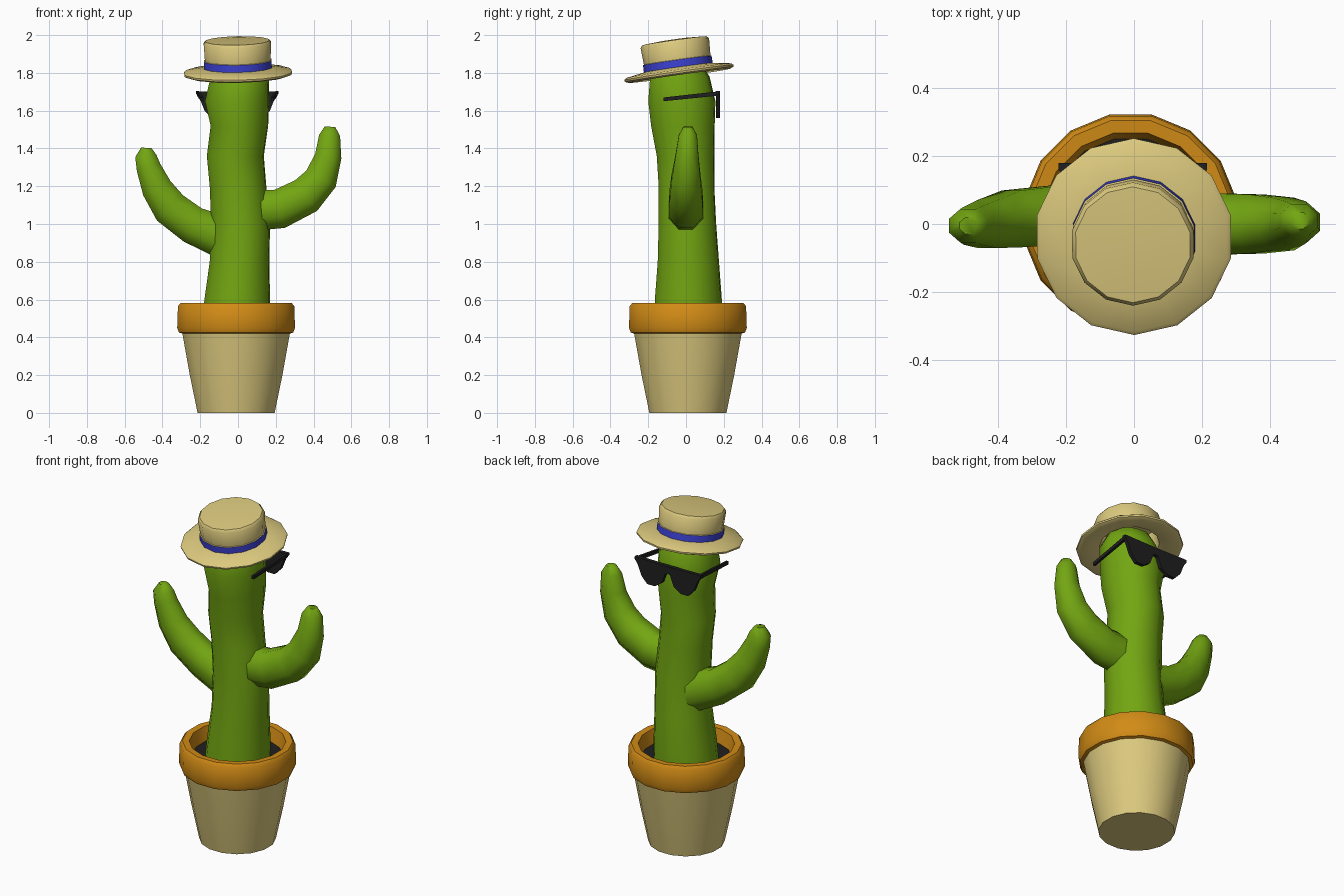
import bpy, bmesh, math
from mathutils import Vector

if "Cube" in bpy.data.objects:
    bpy.data.objects.remove(bpy.data.objects["Cube"])


def mat(name, rgb):
    m = bpy.data.materials.new(name)
    m.diffuse_color = (*rgb, 1)
    m.use_nodes = True
    m.node_tree.nodes["Principled BSDF"].inputs["Base Color"].default_value = m.diffuse_color
    return m


TAN = mat("straw_tan", (0.72, 0.59, 0.21))
ORANGE = mat("pot_orange", (0.64, 0.26, 0.008))
GREEN = mat("plant_green", (0.17, 0.38, 0.006))
BLUE = mat("ribbon_blue", (0.045, 0.053, 0.65))
BLACK = mat("near_black", (0.014, 0.014, 0.014))


def finish(bm, name, mats, angle=45):
    bmesh.ops.recalc_face_normals(bm, faces=bm.faces)
    me = bpy.data.meshes.new(name)
    bm.to_mesh(me)
    bm.free()
    for m in mats:
        me.materials.append(m)
    ob = bpy.data.objects.new(name, me)
    bpy.context.collection.objects.link(ob)
    bpy.ops.object.select_all(action='DESELECT')
    ob.select_set(True)
    bpy.context.view_layer.objects.active = ob
    bpy.ops.object.shade_smooth_by_angle(angle=math.radians(angle))
    return ob


def loft(name, rings, sides, mats, seg_mats=None, end_mat=0, ridge=0.0, angle=45):
    """Skin (centre, u, v) rings; both ends are capped."""
    bm = bmesh.new()
    loops = []
    for c, u, v in rings:
        loop = []
        for i in range(sides):
            a = 2 * math.pi * (i + 0.5) / sides
            k = 1 + ridge * (-1) ** i
            loop.append(bm.verts.new(Vector(c) + k * (Vector(u) * math.cos(a) + Vector(v) * math.sin(a))))
        loops.append(loop)
    for s, (p, q) in enumerate(zip(loops, loops[1:])):
        for i in range(sides):
            j = (i + 1) % sides
            f = bm.faces.new((p[i], p[j], q[j], q[i]))
            f.material_index = seg_mats[s] if seg_mats else 0
    bm.faces.new(loops[0])
    bm.faces.new(loops[-1]).material_index = end_mat
    return finish(bm, name, mats, angle)


def lathe_rings(profile, cx=0, cy=0):
    return [((cx, cy, z), (r, 0, 0), (0, r, 0)) for r, z in profile]


# Pot: tapered tan wall, orange rim, dark soil inside
pot = [(0.208, 0), (0.25, 0.2), (0.29, 0.42), (0.308, 0.425), (0.318, 0.45),
       (0.314, 0.565), (0.300, 0.582), (0.262, 0.58), (0.245, 0.5)]
loft("pot", lathe_rings(pot, -0.01, 0.01), 16, [TAN, ORANGE, BLACK],
     [0, 0, 1, 1, 1, 1, 1, 1], 2)

# Cactus trunk: z, x min, x max, y min, y max
trunk = [(0.48, -0.19, 0.17, -0.17, 0.19), (0.6, -0.178, 0.17, -0.165, 0.19),
         (0.8, -0.15, 0.166, -0.15, 0.175), (1.0, -0.142, 0.17, -0.145, 0.16),
         (1.2, -0.15, 0.15, -0.145, 0.15), (1.36, -0.165, 0.137, -0.155, 0.15),
         (1.52, -0.145, 0.16, -0.185, 0.152), (1.65, -0.175, 0.165, -0.2, 0.156),
         (1.78, -0.145, 0.165, -0.19, 0.125), (1.85, -0.115, 0.13, -0.15, 0.08),
         (1.885, -0.05, 0.06, -0.09, 0.02)]
loft("cactus_trunk",
     [(((a + b) / 2, (c + d) / 2, z), ((b - a) / 2, 0, 0), (0, (d - c) / 2, 0))
      for z, a, b, c, d in trunk], 16, [GREEN], ridge=0.018, angle=60)


# Cactus arms: x, y, z, radius along the path
def arm(name, path):
    pts = [Vector(p[:3]) for p in path]
    rings = []
    for i, p in enumerate(path):
        t = (pts[min(i + 1, len(pts) - 1)] - pts[max(i - 1, 0)]).normalized()
        side = t.cross(Vector((0, 1, 0))).normalized()
        rings.append((pts[i], side * p[3], (0, p[3] * 0.87, 0)))
    loft(name, rings, 8, [GREEN], angle=60)


arm("right_arm", [(0.08, 0, 1.07, 0.115), (0.22, 0, 1.08, 0.113), (0.36, 0, 1.15, 0.108),
                  (0.44, 0, 1.24, 0.096), (0.478, 0.005, 1.36, 0.076),
                  (0.485, 0.01, 1.47, 0.06), (0.487, 0.01, 1.515, 0.03)])
arm("left_arm", [(-0.08, 0.03, 0.93, 0.122), (-0.24, 0.025, 0.995, 0.108),
                 (-0.36, 0.015, 1.085, 0.104), (-0.43, 0, 1.19, 0.088),
                 (-0.474, -0.005, 1.3, 0.07), (-0.488, -0.005, 1.36, 0.061),
                 (-0.485, -0.005, 1.403, 0.03)])

# Straw hat: hollow crown, ribbon and brim, tilted
hat = [(0.160, 0.155), (0.163, 0.012), (0.270, -0.016), (0.290, -0.008), (0.292, 0.002),
       (0.280, 0.012), (0.184, 0.028), (0.183, 0.066), (0.178, 0.068), (0.183, 0.158),
       (0.172, 0.172), (0.08, 0.178)]
hat_ob = loft("hat", lathe_rings(hat), 14, [TAN, BLUE],
              [0, 0, 0, 0, 0, 0, 1, 0, 0, 0, 0])
hat_ob.location = (0, -0.037, 1.80)
hat_ob.rotation_euler = (math.radians(8), math.radians(-1.2), 0)

# Sunglasses front: mirrored outline with thickness
half = [(0, 1.70), (0.218, 1.703), (0.218, 1.69), (0.197, 1.66), (0.173, 1.60),
        (0.135, 1.56), (0.085, 1.56), (0.04, 1.59), (0.016, 1.652), (0, 1.658)]
outline = half + [(-x, z) for x, z in half[-2:0:-1]]
bm = bmesh.new()
face = bm.faces.new([bm.verts.new((x - 0.004, 0.158, z)) for x, z in outline])
ext = bmesh.ops.extrude_face_region(bm, geom=[face])
for v in ext["geom"]:
    if isinstance(v, bmesh.types.BMVert):
        v.co.y += 0.022
finish(bm, "sunglasses_front", [BLACK], 30)

# Sunglasses temples
for s, label in ((1, "right"), (-1, "left")):
    loft(label + "_temple", [((s * 0.206 - 0.004, 0.165, 1.69), (0.010, 0, 0), (0, 0, 0.016)),
                             ((s * 0.186 - 0.004, -0.12, 1.66), (0.010, 0, 0), (0, 0, 0.014))],
         4, [BLACK], angle=30)
